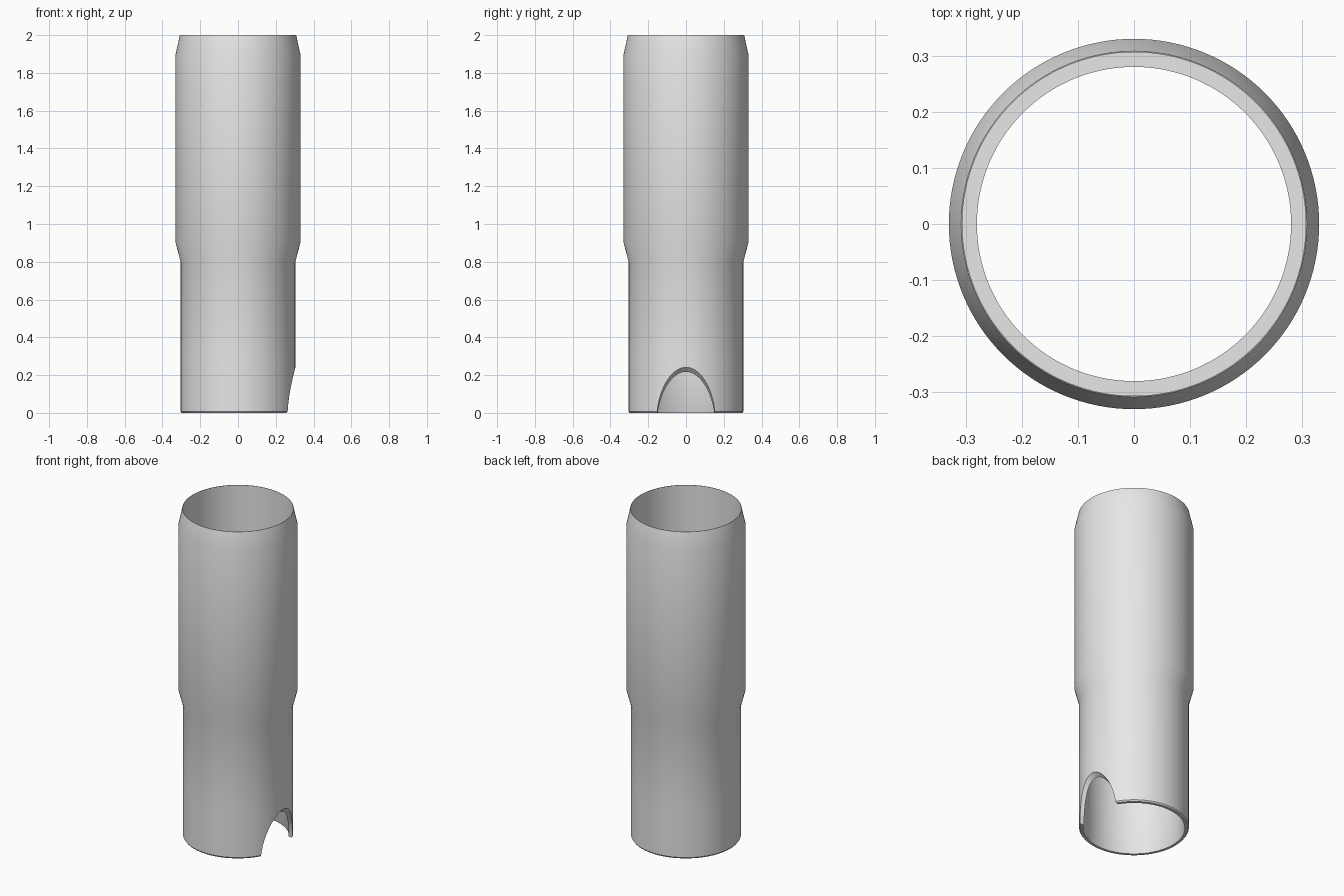
import bpy
import bmesh
import math
from mathutils import Matrix, Vector

SEGMENTS = 128

default_cube = bpy.data.objects.get("Cube")
if default_cube:
    bpy.data.objects.remove(default_cube, do_unlink=True)

grey = bpy.data.materials.new("light grey")
grey.use_nodes = True
colour = (0.8, 0.8, 0.8, 1)
grey.diffuse_color = colour
grey.node_tree.nodes["Principled BSDF"].inputs["Base Color"].default_value = colour


def add_object(name, bm):
    bmesh.ops.recalc_face_normals(bm, faces=bm.faces)
    mesh = bpy.data.meshes.new(name)
    bm.to_mesh(mesh)
    bm.free()
    mesh.materials.append(grey)
    obj = bpy.data.objects.new(name, mesh)
    bpy.context.collection.objects.link(obj)
    return obj


def lathe(name, profile):
    """Spin a closed (radius, height) profile around z."""
    bm = bmesh.new()
    rings = []
    for r, z in profile:
        angles = [2 * math.pi * i / SEGMENTS for i in range(SEGMENTS)]
        rings.append([bm.verts.new((r * math.cos(a), r * math.sin(a), z)) for a in angles])
    for k, ring in enumerate(rings):
        above = rings[(k + 1) % len(rings)]
        for i in range(SEGMENTS):
            j = (i + 1) % SEGMENTS
            bm.faces.new((ring[i], ring[j], above[j], above[i]))
    return add_object(name, bm)


# Tube: narrow spigot, flared socket with a thin rim, and an inner ledge
tube = lathe("tube", [
    (0.282, 0), (0.298, 0), (0.304, 0.008), (0.304, 0.3), (0.304, 0.8),
    (0.33, 0.9), (0.33, 1.9), (0.308, 2.0), (0.306, 2.0),
    (0.306, 0.82), (0.28, 0.82), (0.28, 0.3), (0.28, 0.004),
])

# Slanted round cutter for the arched notch on the left side
bm = bmesh.new()
bmesh.ops.create_cone(bm, cap_ends=True, segments=96, radius1=0.153, radius2=0.153, depth=0.8)
bm.transform(Matrix.Translation(Vector((0.279, 0, 0))) @ Matrix.Rotation(math.pi / 4, 4, "Y"))
cutter = add_object("notch_cutter", bm)
cutter.hide_render = True

notch = tube.modifiers.new("notch", "BOOLEAN")
notch.operation = "DIFFERENCE"
notch.solver = "EXACT"
notch.object = cutter
bpy.ops.object.select_all(action="DESELECT")
bpy.context.view_layer.objects.active = tube
tube.select_set(True)
bpy.ops.object.modifier_apply(modifier=notch.name)
bpy.data.objects.remove(cutter, do_unlink=True)

bpy.ops.object.shade_smooth_by_angle(angle=math.radians(30))
